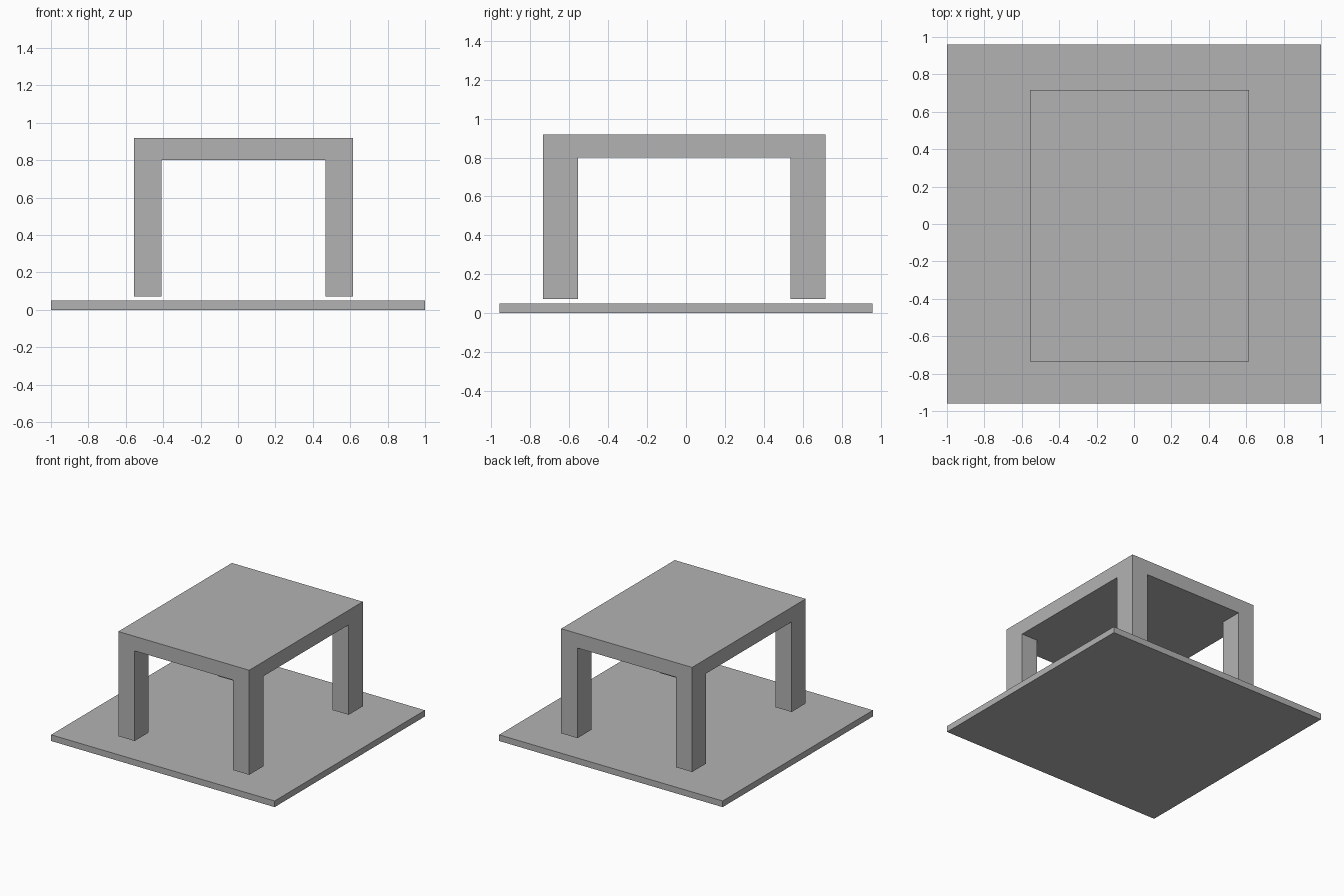
import bpy
import bmesh
from mathutils import Vector

cube = bpy.data.objects.get("Cube")
if cube:
    bpy.data.objects.remove(cube, do_unlink=True)

GREY = (0.45, 0.45, 0.45, 1.0)
grey = bpy.data.materials.new("plain grey")
grey.use_nodes = True
grey.diffuse_color = GREY
grey.node_tree.nodes["Principled BSDF"].inputs["Base Color"].default_value = GREY


def box(low, high):
    """Start a bmesh holding one box between two corners."""
    low, high = Vector(low), Vector(high)
    bm = bmesh.new()
    bmesh.ops.create_cube(bm, size=1)
    bmesh.ops.scale(bm, vec=high - low, verts=bm.verts)
    bmesh.ops.translate(bm, vec=(low + high) / 2, verts=bm.verts)
    return bm


def finish(bm, name):
    bmesh.ops.recalc_face_normals(bm, faces=bm.faces)
    mesh = bpy.data.meshes.new(name)
    bm.to_mesh(mesh)
    bm.free()
    mesh.materials.append(grey)
    obj = bpy.data.objects.new(name, mesh)
    bpy.context.collection.objects.link(obj)


# Floor slab
finish(box((-1, -0.96, 0), (1, 0.96, 0.05)), "floor_slab")

# Table top, cut along the inner sides of the legs
X0, X1, Y0, Y1 = -0.556, 0.615, -0.735, 0.716
LEG_X, LEG_Y = 0.146, 0.18
UNDERSIDE, TOP, FOOT = 0.80, 0.918, 0.072
table = box((X0, Y0, UNDERSIDE), (X1, Y1, TOP))
cuts = [((X0 + LEG_X, 0, 0), (1, 0, 0)), ((X1 - LEG_X, 0, 0), (1, 0, 0)),
        ((0, Y0 + LEG_Y, 0), (0, 1, 0)), ((0, Y1 - LEG_Y, 0), (0, 1, 0))]
for point, normal in cuts:
    geom = table.verts[:] + table.edges[:] + table.faces[:]
    bmesh.ops.bisect_plane(table, geom=geom, plane_co=point, plane_no=normal)


# Legs drawn down from the four corner faces of the underside
def is_corner(face):
    c = face.calc_center_median()
    in_x = c.x < X0 + LEG_X or c.x > X1 - LEG_X
    in_y = c.y < Y0 + LEG_Y or c.y > Y1 - LEG_Y
    return face.normal.z < -0.9 and in_x and in_y


table.normal_update()
corners = [f for f in table.faces if is_corner(f)]
legs = bmesh.ops.extrude_face_region(table, geom=corners)["geom"]
feet = [v for v in legs if isinstance(v, bmesh.types.BMVert)]
bmesh.ops.translate(table, vec=(0, 0, FOOT - UNDERSIDE), verts=feet)
old = [f for f in corners if f.is_valid]
bmesh.ops.delete(table, geom=old, context="FACES_ONLY")
finish(table, "table")
